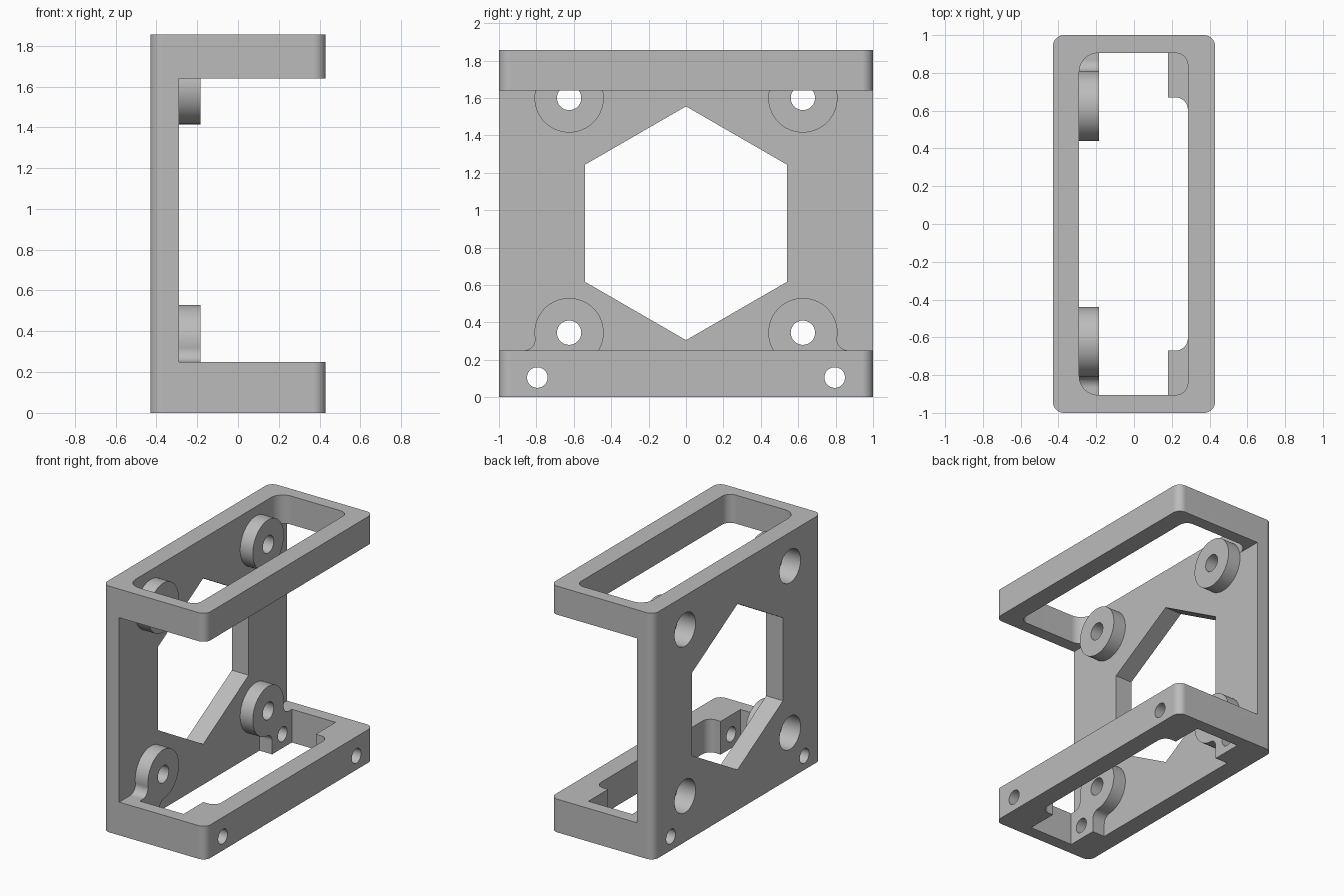
import bpy, bmesh
from math import sin, cos, pi, radians, sqrt

cube = bpy.data.objects.get("Cube")
if cube:
    bpy.data.objects.remove(cube, do_unlink=True)

grey = bpy.data.materials.new("plain_grey")
grey.use_nodes = True
colour = (0.5, 0.5, 0.5, 1)
grey.diffuse_color = colour
grey.node_tree.nodes["Principled BSDF"].inputs["Base Color"].default_value = colour

HEIGHT, LOW_RIM, HIGH_RIM = 1.855, 0.25, 1.64
BACK, PLATE, BOSS_END, FRONT = -0.43, -0.29, -0.185, 0.43
BOSS_Y, BOSS_R, FILLET = 0.625, 0.185, 0.06
LOW_Z, HIGH_Z = 0.345, 1.6


def arc(cx, cy, r, start, end, steps=12):
    angles = [radians(start + (end - start) * i / steps) for i in range(steps + 1)]
    return [(cx + r * cos(a), cy + r * sin(a)) for a in angles]


def circle(cx, cy, r, sides=64):
    return arc(cx, cy, r, 0, 360, sides)[:-1]


def rounded_box(x0, x1, y, r_left, r_right):
    return (arc(x1 - r_right, y - r_right, r_right, 0, 90)
            + arc(x0 + r_left, y - r_left, r_left, 90, 180)
            + arc(x0 + r_left, -y + r_left, r_left, 180, 270)
            + arc(x1 - r_right, -y + r_right, r_right, 270, 360))


def prism(name, profile, lo, hi, axis="z"):
    """Extrude an (x, y) profile along z, or a (y, z) profile along x."""
    bm = bmesh.new()
    place = (lambda p, d: (p[0], p[1], d)) if axis == "z" else (lambda p, d: (d, p[0], p[1]))
    face = bm.faces.new([bm.verts.new(place(p, lo)) for p in profile])
    top = bmesh.ops.extrude_face_region(bm, geom=[face])["geom"]
    shift = (0, 0, hi - lo) if axis == "z" else (hi - lo, 0, 0)
    bmesh.ops.translate(bm, vec=shift, verts=[v for v in top if isinstance(v, bmesh.types.BMVert)])
    bmesh.ops.recalc_face_normals(bm, faces=bm.faces)
    mesh = bpy.data.meshes.new(name)
    bm.to_mesh(mesh)
    bm.free()
    mesh.materials.append(grey)
    obj = bpy.data.objects.new(name, mesh)
    bpy.context.collection.objects.link(obj)
    return obj


def combine(target, tool, operation):
    tool.hide_render = True
    mod = target.modifiers.new(operation.lower(), "BOOLEAN")
    mod.operation, mod.solver, mod.object = operation, "EXACT", tool
    bpy.context.view_layer.objects.active = target
    bpy.ops.object.modifier_apply(modifier=mod.name)
    bpy.data.objects.remove(tool, do_unlink=True)


# Outer block, hollowed into a back plate with two rims
frame = prism("bracket_frame", rounded_box(BACK, FRONT, 1, 0.06, 0.06), 0, HEIGHT)
gap = [(-1.2, LOW_RIM), (1.2, LOW_RIM), (1.2, HIGH_RIM), (-1.2, HIGH_RIM)]
combine(frame, prism("gap_cutter", gap, PLATE, 1, "x"), "DIFFERENCE")

# Upper rim opening
combine(frame, prism("upper_cutter", rounded_box(PLATE, 0.285, 0.905, 0.1, 0.065),
                     1.5, 2), "DIFFERENCE")

# Lower rim opening, leaving a screw block in each corner
half = arc(0.22, 0.605, 0.065, 0, 90) + [(0.18, 0.67), (0.18, 0.905), (BOSS_END, 0.905),
                                         (BOSS_END, 0.67), (PLATE, 0.67)]
opening = half + [(x, -y) for x, y in reversed(half)]
combine(frame, prism("lower_cutter", opening, -0.1, 0.4), "DIFFERENCE")

# Hexagonal window in the plate
window = [(0.625 * sin(i * pi / 3), 0.93 + 0.625 * cos(i * pi / 3)) for i in range(6)]
combine(frame, prism("window_cutter", window, -1, 0, "x"), "DIFFERENCE")

reach = BOSS_R + FILLET
for side in (-1, 1):
    # Round bosses on the plate
    for z in (LOW_Z, HIGH_Z):
        boss = prism("boss", circle(side * BOSS_Y, z, BOSS_R), PLATE - 0.05, BOSS_END, "x")
        combine(frame, boss, "UNION")

    # Fillets joining the lower boss to the screw block
    cz = LOW_RIM + FILLET
    cy = BOSS_Y + sqrt(reach ** 2 - (LOW_Z - cz) ** 2)
    outer = arc(cy, cz, FILLET, 172, 270) + [(cy, 0.2), (0.72, 0.2), (0.72, 0.3)]
    iy = 0.67 - FILLET
    iz = LOW_Z - sqrt(reach ** 2 - (BOSS_Y - iy) ** 2)
    inner = arc(iy, iz, FILLET, 0, 86) + [(iy + 0.01, 0.22), (0.72, 0.22), (0.72, iz)]
    for profile in (outer, inner):
        web = prism("web", [(side * y, z) for y, z in profile], PLATE - 0.05, BOSS_END, "x")
        combine(frame, web, "UNION")

    # Boss holes with counterbores from the back
    for z in (LOW_Z, HIGH_Z):
        for radius, end in ((0.065, 0), (0.125, PLATE + 0.01)):
            hole = prism("hole_cutter", circle(side * BOSS_Y, z, radius, 48), -1, end, "x")
            combine(frame, hole, "DIFFERENCE")

    # Cross holes through the lower rim
    hole = prism("cross_cutter", circle(side * 0.795, 0.105, 0.055, 40), -1, 1, "x")
    combine(frame, hole, "DIFFERENCE")

# Smooth rounds with crisp edges
bpy.ops.object.select_all(action="DESELECT")
frame.select_set(True)
bpy.context.view_layer.objects.active = frame
bpy.ops.object.shade_smooth_by_angle(angle=radians(25))
weighted = frame.modifiers.new("even_shading", "WEIGHTED_NORMAL")
weighted.keep_sharp = True
